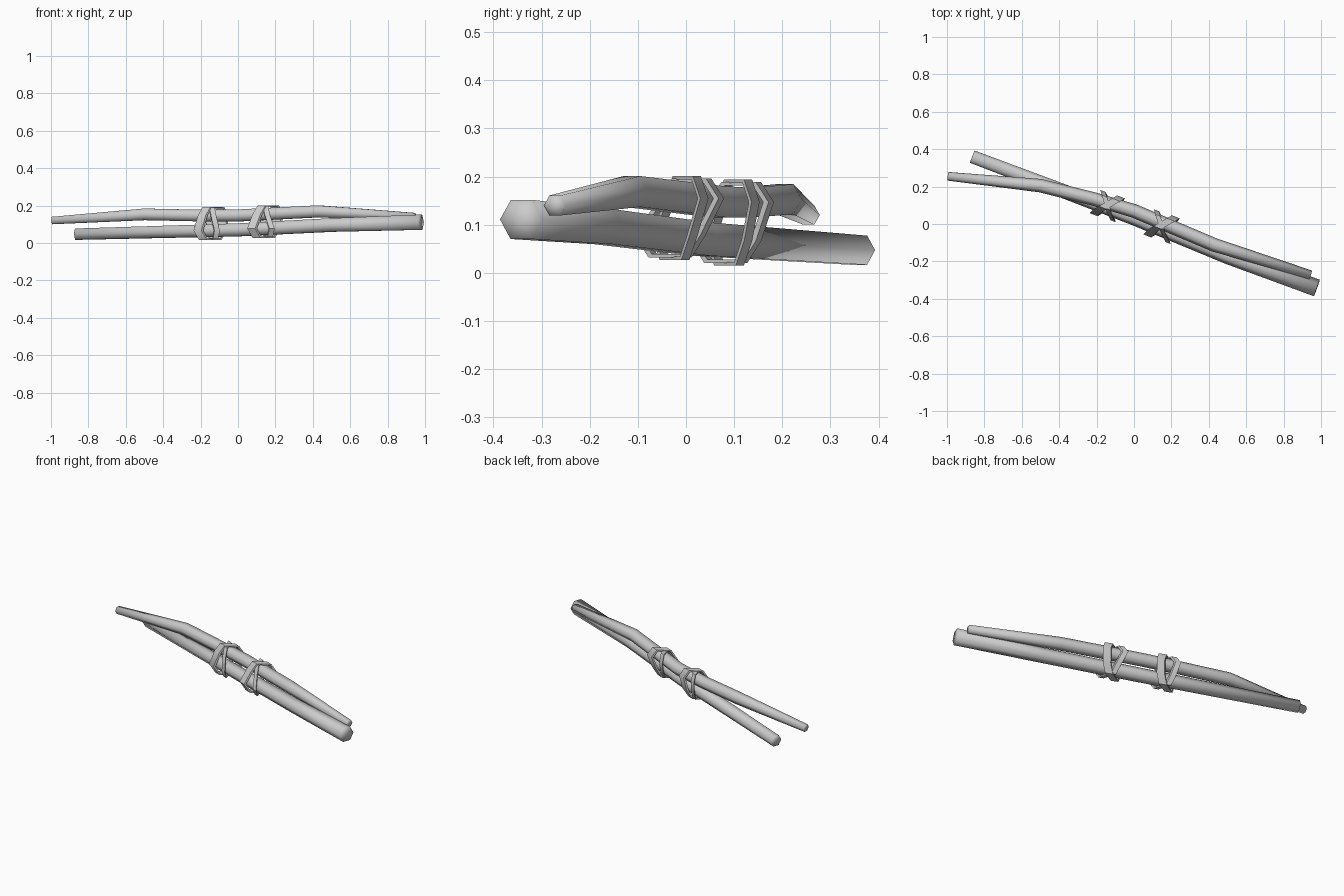
import bpy, bmesh, math
from mathutils import Vector

cube = bpy.data.objects.get("Cube")
if cube:
    bpy.data.objects.remove(cube, do_unlink=True)

grey = bpy.data.materials.new("pale grey")
grey.use_nodes = True
grey.diffuse_color = (0.6, 0.6, 0.6, 1)
grey.node_tree.nodes["Principled BSDF"].inputs["Base Color"].default_value = (0.6, 0.6, 0.6, 1)

UP = Vector((0, 0, 1))
SIDES = 6


def finish(bm, name):
    bmesh.ops.recalc_face_normals(bm, faces=bm.faces)
    mesh = bpy.data.meshes.new(name)
    bm.to_mesh(mesh)
    bm.free()
    mesh.materials.append(grey)
    mesh.shade_smooth()
    obj = bpy.data.objects.new(name, mesh)
    bpy.context.collection.objects.link(obj)
    return obj


def bridge(bm, a, b):
    n = len(a)
    for i in range(n):
        bm.faces.new((a[i], a[(i + 1) % n], b[(i + 1) % n], b[i]))


def stick(name, path):
    """Six-sided rod through (x, y, z, radius) stations, with rounded-looking caps."""
    bm = bmesh.new()
    points = [Vector(p[:3]) for p in path]
    rings = []
    for i, p in enumerate(points):
        along = (points[min(i + 1, len(points) - 1)] - points[max(i - 1, 0)]).normalized()
        side = UP.cross(along).normalized()
        top = along.cross(side)
        angles = [math.tau * k / SIDES for k in range(SIDES)]
        rings.append([bm.verts.new(p + path[i][3] * (side * math.cos(a) + top * math.sin(a)))
                      for a in angles])
    for a, b in zip(rings, rings[1:]):
        bridge(bm, a, b)
    caps = [bm.faces.new(rings[0]), bm.faces.new(rings[-1])]
    bmesh.ops.poke(bm, faces=caps)
    return finish(bm, name)


lower = [(-0.865, 0.36, 0.047, 0.035), (0, 0.033, 0.07, 0.04),
         (0.5, -0.172, 0.096, 0.042), (0.978, -0.342, 0.111, 0.047)]
upper = [(-0.995, 0.255, 0.12, 0.023), (-0.5, 0.205, 0.153, 0.036),
         (-0.22, 0.135, 0.147, 0.036), (0, 0.07, 0.147, 0.037),
         (0.43, -0.112, 0.169, 0.037), (0.945, -0.272, 0.14, 0.024)]
stick("lower_stick", lower)
stick("upper_stick", upper)


def at(path, x):
    """Centre of a stick at the given x."""
    for a, b in zip(path, path[1:]):
        if a[0] <= x <= b[0]:
            return Vector(a[:3]).lerp(Vector(b[:3]), (x - a[0]) / (b[0] - a[0]))


ALONG = Vector((0.93, -0.37, 0)).normalized()
ACROSS = UP.cross(ALONG)


def binding(name, x, tilt, width, gap):
    """Flat strap looped round both sticks, slanted along them by the tilt."""
    bm = bmesh.new()
    low, high = at(lower, x), at(upper, x)
    middle = (low + high) / 2
    corners = [(low, 0.042, a) for a in (180, 235, 305, 360)]
    corners += [(high, 0.037, a) for a in (0, 55, 125, 180)]
    rings = []
    for centre, radius, degrees in corners:
        a = math.radians(degrees)
        out = ACROSS * math.cos(a) + UP * math.sin(a)
        ring = []
        for grow, shift in ((0, -1), (0, 1), (0.009, 1), (0.009, -1)):
            p = centre + out * (radius + gap + grow)
            # slide each corner along the sticks by its sideways distance
            sideways = (p - middle).dot(ACROSS)
            slide = sideways * math.tan(math.radians(tilt)) + shift * width / 2
            ring.append(bm.verts.new(p + ALONG * slide))
        rings.append(ring)
    for i, ring in enumerate(rings):
        bridge(bm, ring, rings[(i + 1) % len(rings)])
    obj = finish(bm, name)
    bpy.context.view_layer.objects.active = obj
    obj.select_set(True)
    bpy.ops.object.shade_smooth_by_angle(angle=math.radians(50))
    obj.select_set(False)


# Two crossing straps at each of the two lashings
for label, x in (("right", -0.14), ("left", 0.15)):
    binding(label + "_strap_outer", x, 38, 0.045, 0.011)
    binding(label + "_strap_inner", x, -38, 0.03, 0.005)
